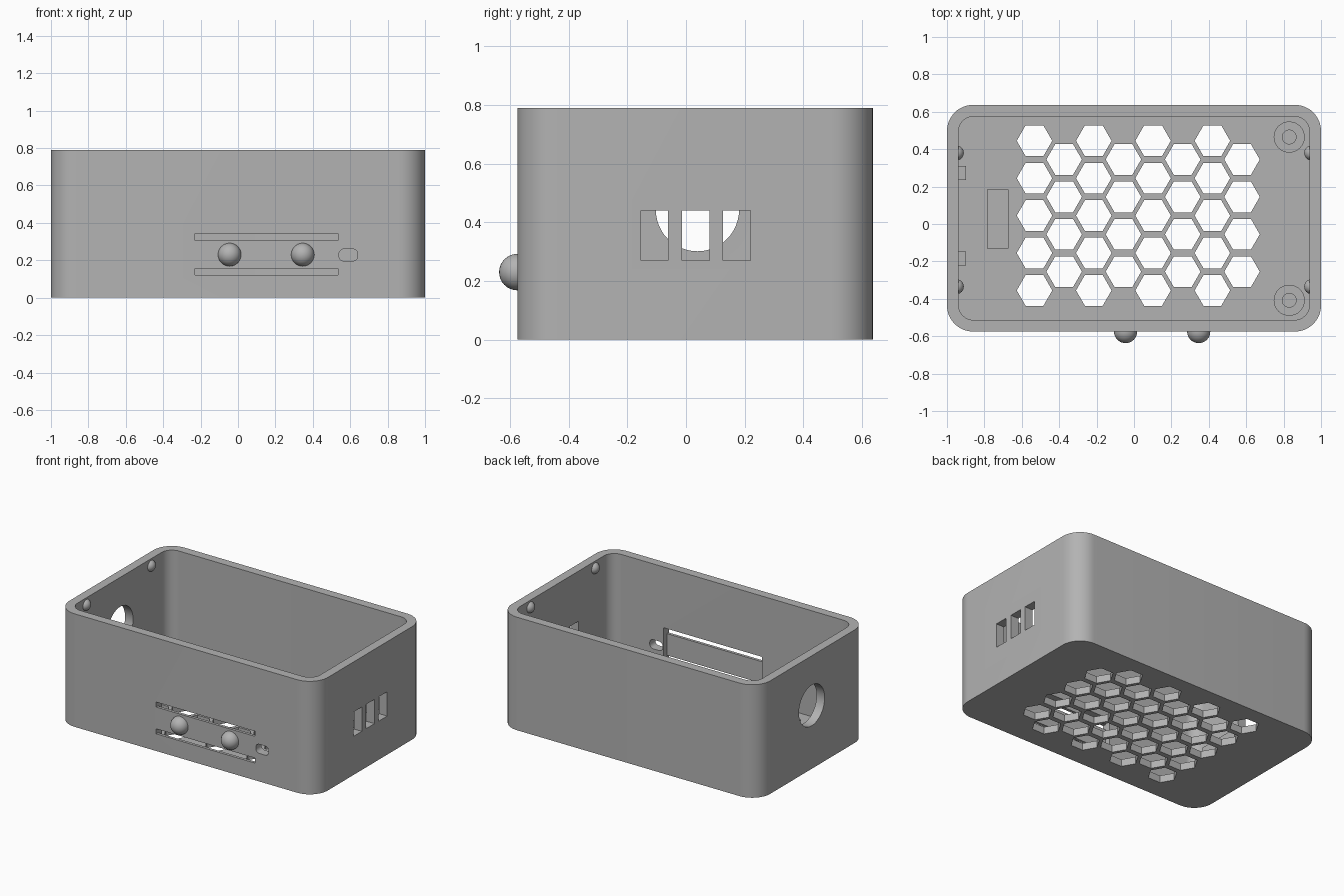
import bpy, bmesh
from math import sin, cos, pi, radians

cube = bpy.data.objects.get("Cube")
if cube:
    bpy.data.objects.remove(cube, do_unlink=True)

grey = bpy.data.materials.new("plain_grey")
grey.use_nodes = True
grey.diffuse_color = (0.45, 0.45, 0.45, 1)
grey.node_tree.nodes["Principled BSDF"].inputs["Base Color"].default_value = (0.45, 0.45, 0.45, 1)

# Main dimensions
HEIGHT, FLOOR, WALL = 0.79, 0.05, 0.062
FRONT, BACK = -0.575, 0.637
INNER_X, INNER_FRONT = 1 - WALL, FRONT + WALL


def ngon(cx, cy, r, n):
    return [(cx + r * cos(2 * pi * i / n), cy + r * sin(2 * pi * i / n)) for i in range(n)]


def rect(x0, x1, y0, y1, r=0, n=12):
    if not r:
        return [(x0, y0), (x1, y0), (x1, y1), (x0, y1)]
    centres = [(x1 - r, y1 - r), (x0 + r, y1 - r), (x0 + r, y0 + r), (x1 - r, y0 + r)]
    return [(cx + r * cos(pi / 2 * (q + i / n)), cy + r * sin(pi / 2 * (q + i / n)))
            for q, (cx, cy) in enumerate(centres) for i in range(n + 1)]


def add_object(name, bm):
    bmesh.ops.recalc_face_normals(bm, faces=bm.faces)
    mesh = bpy.data.meshes.new(name)
    bm.to_mesh(mesh)
    bm.free()
    mesh.materials.append(grey)
    obj = bpy.data.objects.new(name, mesh)
    bpy.context.collection.objects.link(obj)
    return obj


def prisms(name, outlines, axis, lo, hi):
    """Extrude one or more separate outlines along an axis."""
    place = {"X": lambda u, v, w: (w, u, v),
             "Y": lambda u, v, w: (u, w, v),
             "Z": lambda u, v, w: (u, v, w)}[axis]
    bm = bmesh.new()
    for outline in outlines:
        a, b = [[bm.verts.new(place(u, v, w)) for u, v in outline] for w in (lo, hi)]
        bm.faces.new(a)
        bm.faces.new(b)
        for i in range(len(a)):
            j = (i + 1) % len(a)
            bm.faces.new((a[i], a[j], b[j], b[i]))
    return add_object(name, bm)


def cut(target, cutter):
    mod = target.modifiers.new("cut", "BOOLEAN")
    mod.operation, mod.solver, mod.object = "DIFFERENCE", "EXACT", cutter
    bpy.context.view_layer.update()
    graph = bpy.context.evaluated_depsgraph_get()
    mesh = bpy.data.meshes.new_from_object(target.evaluated_get(graph))
    target.modifiers.clear()
    target.data = mesh
    bpy.data.objects.remove(cutter, do_unlink=True)


def smooth(obj):
    bpy.ops.object.select_all(action="DESELECT")
    obj.select_set(True)
    bpy.context.view_layer.objects.active = obj
    bpy.ops.object.shade_smooth_by_angle(angle=radians(30))


def ball(name, centre, r, keep_front=False):
    bm = bmesh.new()
    bmesh.ops.create_uvsphere(bm, u_segments=32, v_segments=16, radius=r)
    if keep_front:
        bmesh.ops.bisect_plane(bm, geom=bm.verts[:] + bm.edges[:] + bm.faces[:],
                               plane_co=(0, 0.01, 0), plane_no=(0, 1, 0), clear_outer=True)
    bmesh.ops.translate(bm, verts=bm.verts, vec=centre)
    smooth(add_object(name, bm))


# Open-topped case with rounded corners
case = prisms("case", [rect(-1, 1, FRONT, BACK, 0.14)], "Z", 0, HEIGHT)
cut(case, prisms("cavity", [rect(-INNER_X, INNER_X, INNER_FRONT, BACK - WALL, 0.08)],
                 "Z", FLOOR, HEIGHT + 0.1))

# Honeycomb vent in the floor
cells = []
for col in range(8):
    odd = col % 2
    for row in range(5 - odd):
        cells.append(ngon(-0.532 + 0.1585 * col, 0.445 - 0.1 * odd - 0.2 * row, 0.095, 6))
cut(case, prisms("vent_cutter", cells, "Z", -0.1, 0.1))

# Ports in the end walls
ports = [rect(y, y + 0.093, 0.27, 0.44) for y in (-0.154, -0.013, 0.126)]
cut(case, prisms("port_cutter", ports, "X", 0.85, 1.1))
cut(case, prisms("round_port_cutter", [ngon(0.039, 0.443, 0.142, 48)], "X", -1.1, -0.85))

# Button panel: thinned wall, two slits and a small socket opening
cut(case, prisms("pocket_cutter", [rect(-0.23, 0.535, 0.095, 0.365)], "Y",
                 FRONT + 0.02, INNER_FRONT + 0.05))
openings = [rect(-0.23, 0.535, 0.12, 0.155), rect(-0.23, 0.535, 0.307, 0.342),
            rect(0.54, 0.64, 0.196, 0.26, 0.027, 6)]
cut(case, prisms("slit_cutter", openings, "Y", FRONT - 0.1, INNER_FRONT + 0.05))
smooth(case)

# Domed buttons
for side, x in (("right", -0.045), ("left", 0.346)):
    ball("button_" + side, (x, FRONT, 0.23), 0.062, keep_front=True)

# Snap bumps for the lid
for side, sx in (("left", 1), ("right", -1)):
    for end, y in (("front", -0.335), ("back", 0.38)):
        ball(f"snap_bump_{side}_{end}", (sx * (INNER_X + 0.012), y, 0.74), 0.04)

# Screw posts, board rest and locating ribs
for end, y in (("front", -0.408), ("back", 0.465)):
    post = prisms("screw_post_" + end, [ngon(0.83, y, 0.083, 32)], "Z", FLOOR - 0.02, 0.15)
    cut(post, prisms("screw_hole", [ngon(0.83, y, 0.037, 24)], "Z", 0, 0.3))
    smooth(post)
prisms("board_rest", [rect(-0.785, -0.67, -0.13, 0.185)], "Z", FLOOR - 0.02, 0.15)
for end, y in (("front", -0.222), ("back", 0.235)):
    prisms("locating_rib_" + end, [rect(-0.95, -0.897, y, y + 0.075)], "Z", FLOOR - 0.02, 0.18)
